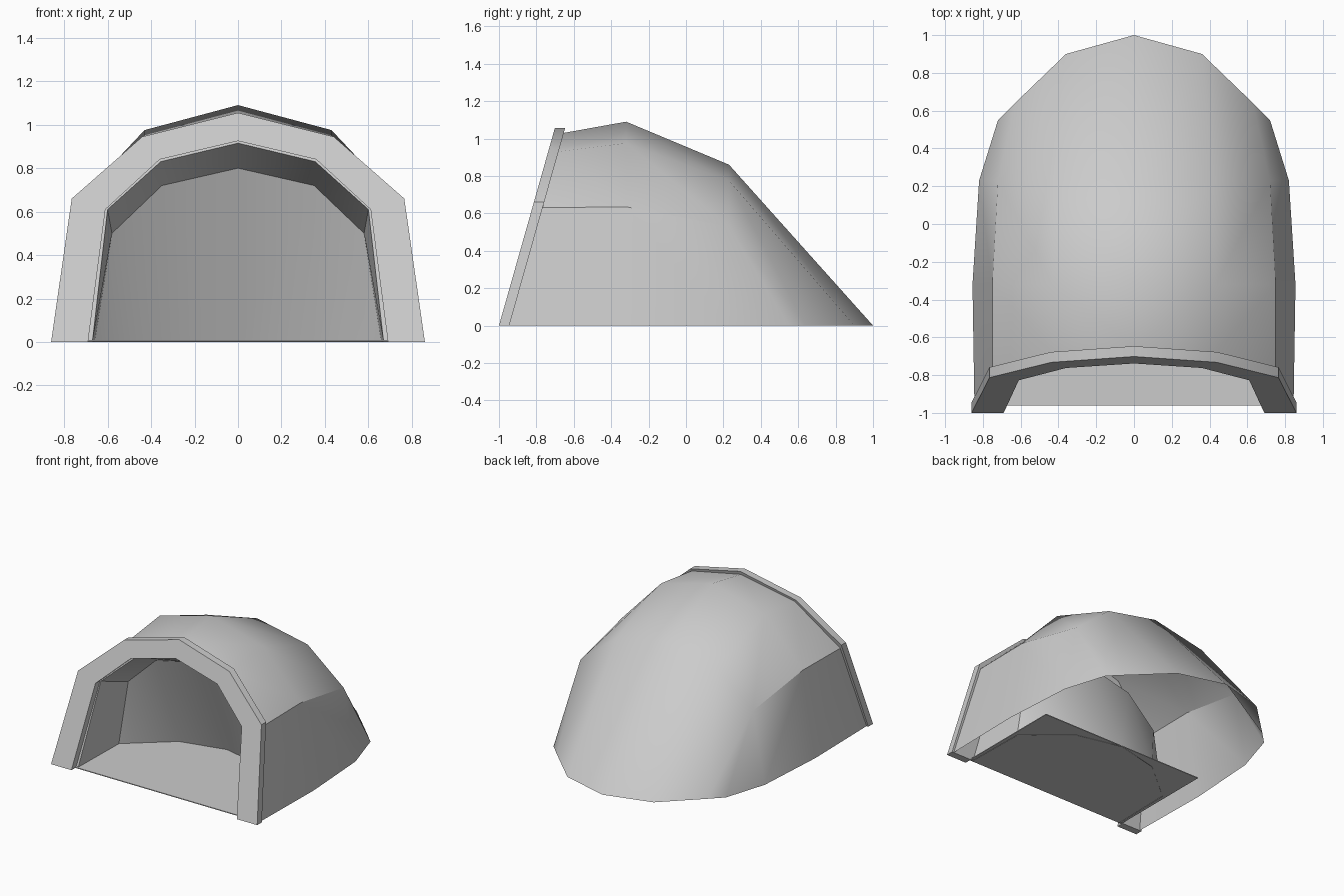
import bpy
import bmesh
import math

cube = bpy.data.objects.get("Cube")
if cube:
    bpy.data.objects.remove(cube, do_unlink=True)

grey = bpy.data.materials.new("plain_grey")
grey.use_nodes = True
colour = (0.6, 0.6, 0.6, 1)
grey.diffuse_color = colour
grey.node_tree.nodes["Principled BSDF"].inputs["Base Color"].default_value = colour


def slanted(profile, y0):
    """Lay an (x, z) half profile on the leaning front plane."""
    return [(x, y0 + 0.283 * z, z) for x, z in profile]


def upright(profile, y):
    return [(x, y, z) for x, z in profile]


def ground(outline):
    return [(x, y, 0) for x, y in outline]


def loft(name, rings, closed=False, inward=False):
    """Skin half rings that run from the ridge to the ground, then mirror."""
    bm = bmesh.new()
    rows = [[bm.verts.new(p) for p in ring] for ring in rings]
    if closed:
        rows.append(rows[0])
    for a, b in zip(rows, rows[1:]):
        for i in range(len(a) - 1):
            quad = [a[i], a[i + 1], b[i + 1], b[i]]
            bm.faces.new(quad[::-1] if inward else quad)
    if closed:
        # foot of the leg
        bm.faces.new([row[-1] for row in rows[:-1]])
        bmesh.ops.recalc_face_normals(bm, faces=bm.faces)
    mesh = bpy.data.meshes.new(name)
    bm.to_mesh(mesh)
    bm.free()
    mesh.materials.append(grey)
    obj = bpy.data.objects.new(name, mesh)
    bpy.context.collection.objects.link(obj)
    mirror = obj.modifiers.new("mirror", "MIRROR")
    mirror.use_clip = True
    bpy.ops.object.select_all(action="DESELECT")
    obj.select_set(True)
    bpy.context.view_layer.objects.active = obj
    bpy.ops.object.modifier_apply(modifier="mirror")
    bpy.ops.object.shade_smooth_by_angle(angle=math.radians(32))
    return obj


# Outer shell, sloping down to the ground at the back
loft("outer_shell", [
    slanted([(0, 1.03), (0.43, 0.93), (0.75, 0.63), (0.845, 0)], -0.945),
    upright([(0, 1.09), (0.43, 0.975), (0.75, 0.635), (0.855, 0)], -0.32),
    upright([(0, 0.86), (0.42, 0.775), (0.72, 0.53), (0.82, 0)], 0.23),
    ground([(0, 1), (0.36, 0.9), (0.63, 0.64), (0.72, 0.55)]),
])

# Shallow chamber behind the opening
mouth = [(0, 0.915), (0.355, 0.83), (0.6, 0.61), (0.67, 0)]
loft("inner_chamber", [
    slanted(mouth, -0.95),
    upright([(0, 0.8), (0.35, 0.72), (0.58, 0.5), (0.66, 0)], -0.48),
    ground([(0, -0.13), (0.34, -0.21), (0.58, -0.41), (0.65, -0.47)]),
], inward=True)

# Arched frame around the opening
outer = [(0, 1.055), (0.44, 0.945), (0.765, 0.66), (0.86, 0)]
inner = [(0, 0.925), (0.36, 0.84), (0.61, 0.61), (0.69, 0)]
loft("front_arch", [
    slanted(outer, -1), slanted(outer, -0.945),
    slanted(inner, -0.945), slanted(inner, -1),
], closed=True)

# Rim joining the frame to the chamber
loft("chamber_rim", [slanted(inner, -0.945), slanted(mouth, -0.945)])

# Floor plate
bpy.ops.mesh.primitive_cube_add(size=1, location=(0, -0.545, 0.006))
floor = bpy.context.object
floor.name = "floor"
floor.scale = (1.38, 0.83, 0.006)
floor.data.materials.append(grey)
